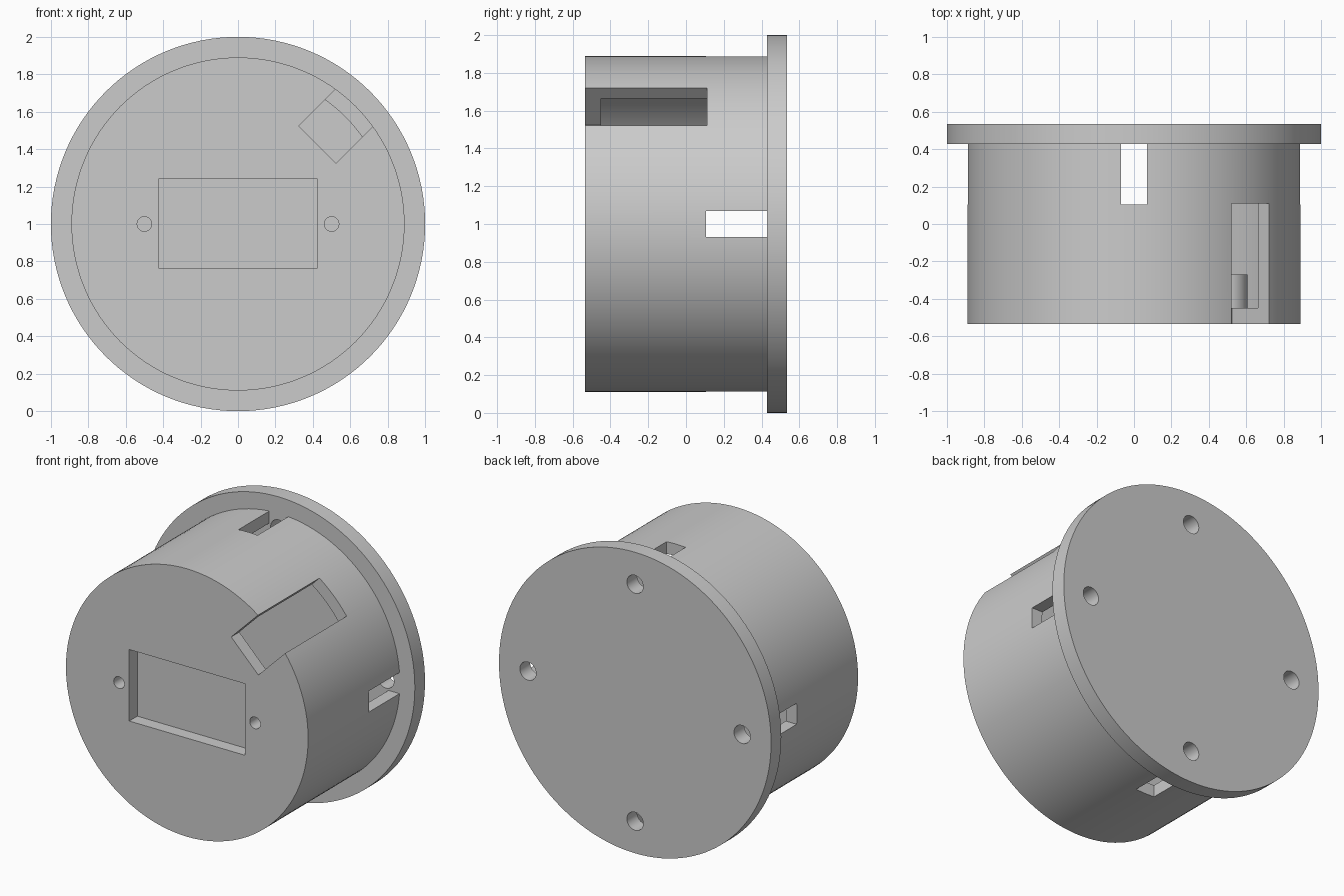
import bpy
from math import radians, sin, cos

if "Cube" in bpy.data.objects:
    bpy.data.objects.remove(bpy.data.objects["Cube"])

FRONT, BACK = -0.535, 0.535
PLATE = -0.45      # inner side of the front plate
FLANGE = 0.428     # front side of the flange
SEGS = 128


def cylinder(name, r, y0, y1, x=0.0, z=1.0, segs=SEGS):
    bpy.ops.mesh.primitive_cylinder_add(
        vertices=segs, radius=r, depth=y1 - y0,
        location=(x, (y0 + y1) / 2, z), rotation=(radians(90), 0, 0))
    ob = bpy.context.object
    ob.name = name
    return ob


def box(name, size, loc, turn=0.0):
    bpy.ops.mesh.primitive_cube_add(size=1, location=loc, rotation=(0, radians(turn), 0))
    ob = bpy.context.object
    ob.name = name
    ob.scale = size
    return ob


def combine(target, tool, op):
    tool.hide_render = True
    mod = target.modifiers.new(op, 'BOOLEAN')
    mod.operation, mod.solver, mod.object = op, 'EXACT', tool
    bpy.context.view_layer.objects.active = target
    bpy.ops.object.modifier_apply(modifier=mod.name)
    bpy.data.objects.remove(tool, do_unlink=True)


# Drum and rear flange, hollowed out
housing = cylinder("round_housing", 0.89, FRONT, 0.48)
combine(housing, cylinder("flange", 1.0, FLANGE, BACK), 'UNION')
combine(housing, cylinder("cavity", 0.81, PLATE, FLANGE), 'DIFFERENCE')

# Screw bosses behind the front plate
for s in (-1, 1):
    combine(housing, cylinder("boss", 0.106, -0.49, -0.27, s * 0.5, 1, 48), 'UNION')

# Window in the front plate
combine(housing, box("window", (0.85, 0.2, 0.475), (0, -0.55, 1.0025)), 'DIFFERENCE')

# Screw holes through the bosses
for s in (-1, 1):
    combine(housing, cylinder("screw_hole", 0.039, -0.6, -0.2, s * 0.5, 1, 32), 'DIFFERENCE')

# Diagonal notch through plate and wall (inner edge at radius 0.60)
d = 0.60 + 0.25
combine(housing, box("notch", (0.5, 0.71, 0.282),
                     (d * sin(radians(45)), -0.245, 1 + d * cos(radians(45))), -45),
        'DIFFERENCE')

# Four wall slots with mounting holes through the flange
for k in range(4):
    a = radians(90 * k)
    sx, sz = round(cos(a)), round(sin(a))
    combine(housing, box("slot", (0.3, FLANGE - 0.105, 0.14),
                         (sx * 0.85, (FLANGE + 0.105) / 2, 1 + sz * 0.85), 90 * k),
            'DIFFERENCE')
    combine(housing, cylinder("mount_hole", 0.06, 0.3, 0.6, sx * 0.787, 1 + sz * 0.787, 32),
            'DIFFERENCE')

# Smooth walls, crisp edges
bpy.ops.object.select_all(action='DESELECT')
housing.select_set(True)
bpy.context.view_layer.objects.active = housing
bpy.ops.object.shade_smooth_by_angle(angle=radians(30))
